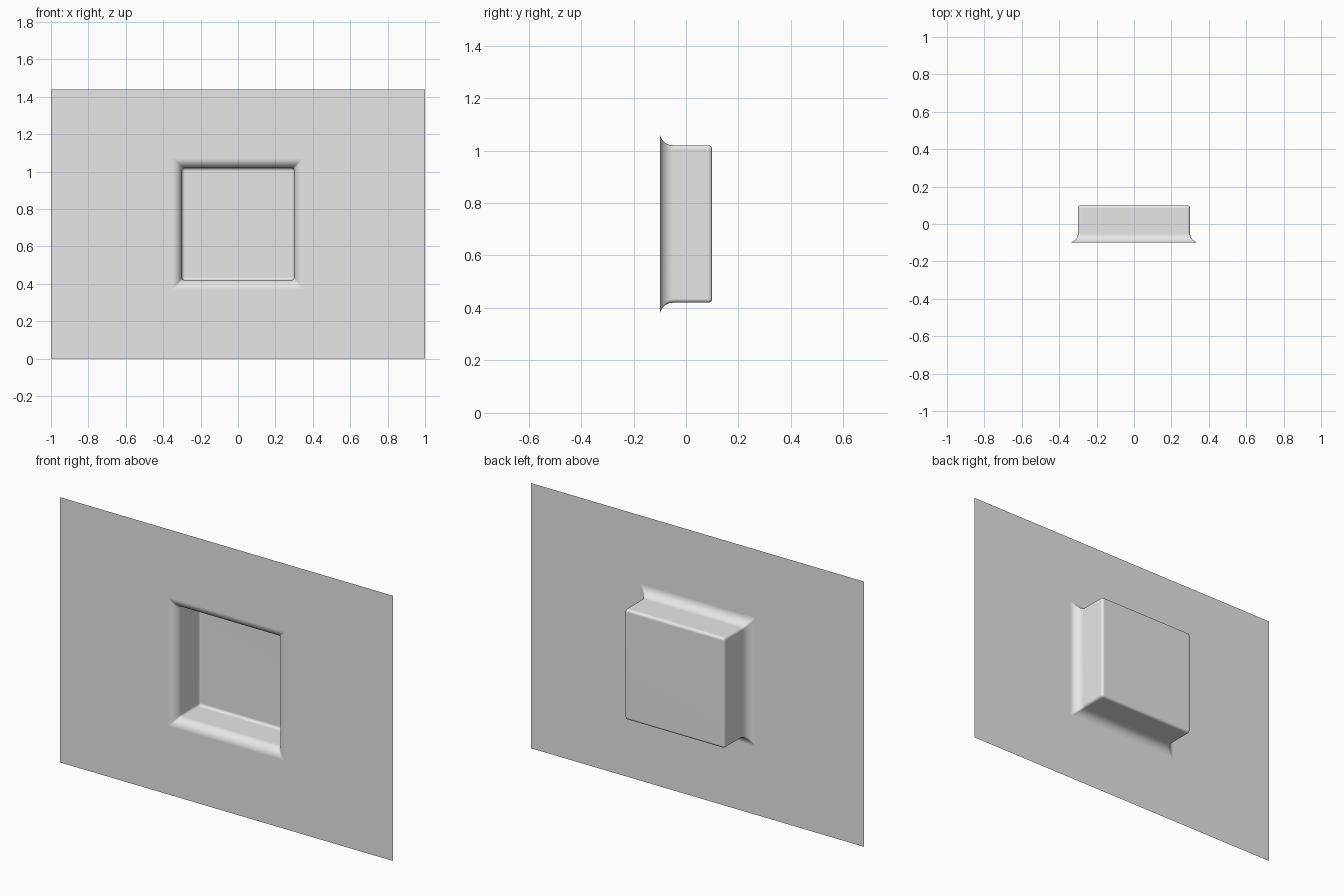
import bpy
import bmesh
from math import sin, cos, pi, radians

cube = bpy.data.objects.get("Cube")
if cube:
    bpy.data.objects.remove(cube, do_unlink=True)

HALF_W, HALF_H = 1.0, 0.72     # sheet half sizes
FRONT, BACK = -0.1, 0.1        # sheet plane and recess floor
POCKET = 0.30                  # half size of the square recess
FLARE, EDGE = 0.05, 0.015      # lip fillet and small inner rounding
STEPS, CORNER = 10, 4

bm = bmesh.new()


def ring(half_x, half_z, y, r):
    """Rounded rectangle loop facing the front, with corner radius r."""
    verts = []
    for k, (sx, sz) in enumerate([(1, 1), (-1, 1), (-1, -1), (1, -1)]):
        for i in range(CORNER + 1):
            a = (k + i / CORNER) * pi / 2
            x = sx * (half_x - r) + r * cos(a)
            z = sz * (half_z - r) + r * sin(a)
            verts.append(bm.verts.new((x, y, z + HALF_H)))
    return verts


# Flat sheet border
rings = [ring(HALF_W, HALF_H, FRONT, 0)]

# Flared lip, mitred at its outer corners
for i in range(STEPS + 1):
    a = i / STEPS * pi / 2
    half = POCKET + FLARE * (1 - sin(a))
    rings.append(ring(half, half, FRONT + FLARE * (1 - cos(a)), EDGE * i / STEPS))

# Straight walls and rounded floor edge
for i in range(CORNER + 1):
    b = i / CORNER * pi / 2
    half = POCKET - EDGE * (1 - cos(b))
    rings.append(ring(half, half, BACK - EDGE * (1 - sin(b)), EDGE * cos(b)))

# Skin the loops and close the recess floor
for outer, inner in zip(rings, rings[1:]):
    n = len(outer)
    for i in range(n):
        j = (i + 1) % n
        bm.faces.new((outer[i], outer[j], inner[j], inner[i]))
bm.faces.new(rings[-1])
bmesh.ops.remove_doubles(bm, verts=bm.verts, dist=0.0001)
bmesh.ops.recalc_face_normals(bm, faces=bm.faces)
bm.normal_update()
if max(bm.faces, key=lambda f: f.calc_area()).normal.y > 0:
    bmesh.ops.reverse_faces(bm, faces=bm.faces)

mesh = bpy.data.meshes.new("recessed_panel")
bm.to_mesh(mesh)
bm.free()
panel = bpy.data.objects.new("recessed_panel", mesh)
bpy.context.collection.objects.link(panel)

# Plain grey
grey = bpy.data.materials.new("light_grey")
grey.use_nodes = True
colour = (0.8, 0.8, 0.8, 1)
grey.diffuse_color = colour
grey.node_tree.nodes["Principled BSDF"].inputs["Base Color"].default_value = colour
mesh.materials.append(grey)

# Smooth fillets, flat large faces
bpy.ops.object.select_all(action="DESELECT")
panel.select_set(True)
bpy.context.view_layer.objects.active = panel
bpy.ops.object.shade_smooth_by_angle(angle=radians(35))
weighted = panel.modifiers.new("flat_large_faces", "WEIGHTED_NORMAL")
weighted.keep_sharp = True
